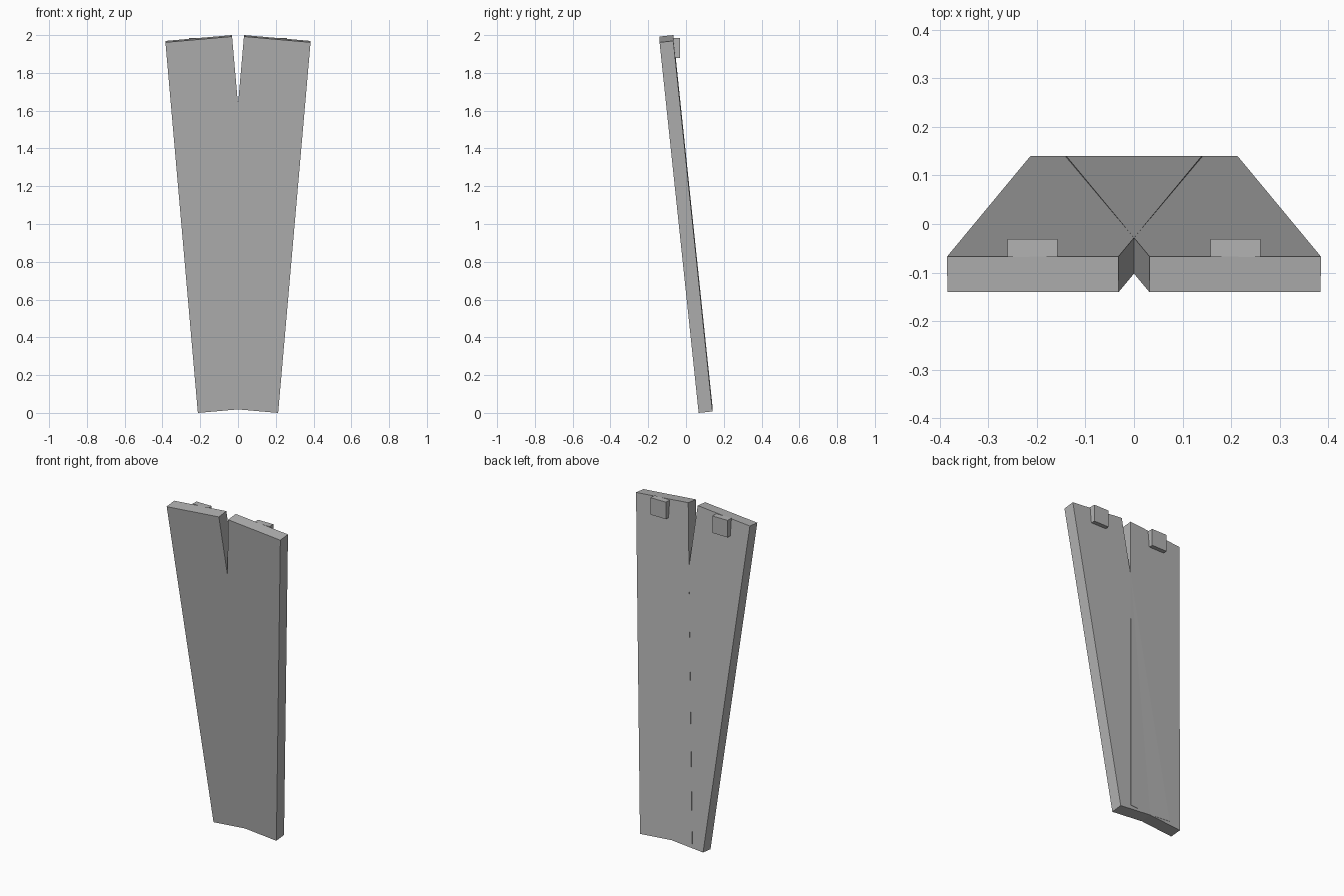
import bpy, math
from mathutils import Matrix, Vector

if "Cube" in bpy.data.objects:
    bpy.data.objects.remove(bpy.data.objects["Cube"])

grey = bpy.data.materials.new("grey")
grey.diffuse_color = (0.45, 0.45, 0.45, 1)
grey.use_nodes = True
grey.node_tree.nodes["Principled BSDF"].inputs["Base Color"].default_value = grey.diffuse_color


def box(name, centre, size, rotation=Matrix.Identity(4)):
    """Box of the given size, turned about its centre."""
    bpy.ops.mesh.primitive_cube_add(size=1)
    obj = bpy.context.object
    obj.name = obj.data.name = name
    obj.data.transform(rotation @ Matrix.Diagonal((*size, 1)))
    obj.location = Vector(centre)
    obj.data.materials.append(grey)
    return obj


LEAN = math.radians(6)    # backward slope of the planks
SPLAY = math.radians(5)   # sideways opening of the planks

for side, label in ((1, "right"), (-1, "left")):
    # Long plank, leaning and splayed, overlapping its twin at the foot
    turn = Matrix.Rotation(side * SPLAY, 4, 'Y') @ Matrix.Rotation(LEAN, 4, 'X')
    box(label + "_plank", (side * 0.1223, 0, 1.0), (0.354, 0.0733, 1.98), turn)
    # Small upright tab on the back near the top
    box(label + "_tab", (side * 0.2085, -0.049, 1.932), (0.103, 0.037, 0.104))
